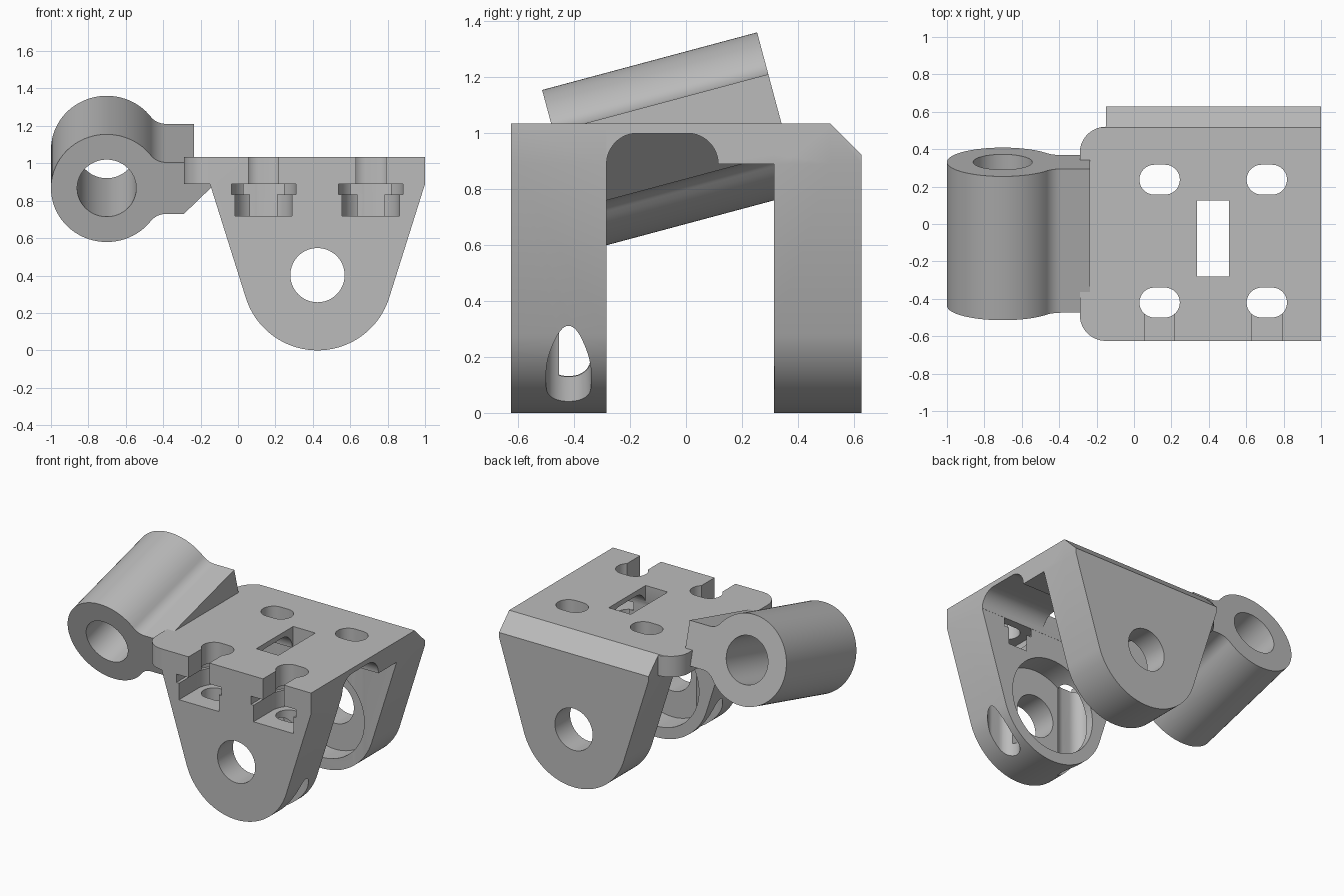
import bpy, bmesh
from math import cos, sin, pi, radians, sqrt, atan2
from mathutils import Matrix

if "Cube" in bpy.data.objects:
    bpy.data.objects.remove(bpy.data.objects["Cube"])

grey = bpy.data.materials.new("plain_grey")
grey.use_nodes = True
grey.diffuse_color = (0.5, 0.5, 0.5, 1)
grey.node_tree.nodes["Principled BSDF"].inputs["Base Color"].default_value = (0.5, 0.5, 0.5, 1)


def arc(cx, cy, r, start, end, n=24):
    """Points of an arc, angles in degrees."""
    angles = [radians(start + (end - start) * i / n) for i in range(n + 1)]
    return [(cx + r * cos(a), cy + r * sin(a)) for a in angles]


def circle(cx, cy, r, n=72):
    return arc(cx, cy, r, 0, 360, n)[:-1]


def box(a0, a1, b0, b1):
    return [(a0, b0), (a1, b0), (a1, b1), (a0, b1)]


def prism(name, pts, lo, hi, axis):
    """Extrude a closed 2D profile along an axis."""
    place = {"x": lambda p, t: (t, p[0], p[1]),
             "y": lambda p, t: (p[0], t, p[1]),
             "z": lambda p, t: (p[0], p[1], t)}[axis]
    bm = bmesh.new()
    face = bm.faces.new([bm.verts.new(place(p, lo)) for p in pts])
    new = bmesh.ops.extrude_face_region(bm, geom=[face])["geom"]
    shift = place((0, 0), hi - lo)
    bmesh.ops.translate(bm, vec=shift, verts=[v for v in new if isinstance(v, bmesh.types.BMVert)])
    bmesh.ops.recalc_face_normals(bm, faces=bm.faces)
    mesh = bpy.data.meshes.new(name)
    bm.to_mesh(mesh)
    bm.free()
    mesh.materials.append(grey)
    ob = bpy.data.objects.new(name, mesh)
    bpy.context.collection.objects.link(ob)
    return ob


def combine(target, tool, operation="DIFFERENCE"):
    """Apply a boolean and discard the tool."""
    mod = target.modifiers.new("cut", "BOOLEAN")
    mod.operation, mod.solver, mod.object = operation, "EXACT", tool
    bpy.context.view_layer.objects.active = target
    bpy.ops.object.modifier_apply(modifier=mod.name)
    bpy.data.objects.remove(tool)


def finish(ob):
    bpy.ops.object.select_all(action="DESELECT")
    ob.select_set(True)
    bpy.context.view_layer.objects.active = ob
    bpy.ops.object.shade_smooth_by_angle(angle=radians(25))


TOP, UNDER = 1.035, 0.89
FRONT, BACK = -0.625, 0.627
AXLE_X, AXLE_Z = 0.425, 0.402

# Top plate, rounded at its two corners beside the barrel
plate = [(1, FRONT), (1, 0.52)] + arc(-0.15, 0.38, 0.14, 90, 180) + arc(-0.15, FRONT + 0.14, 0.14, 180, 270)
bracket = prism("bracket", plate, UNDER, TOP, "z")

# Two tapered legs with round ends
leg = [(1, TOP), (-0.15, TOP), (-0.15, UNDER)] + arc(AXLE_X, AXLE_Z, 0.402, 197.3, 342.7, 64) + [(1, UNDER)]
for lo, hi in ((FRONT, -0.285), (0.315, BACK)):
    combine(bracket, prism("leg", leg, lo, hi, "y"), "UNION")

# Chamfer on the back edge
combine(bracket, prism("chamfer", [(0.515, TOP), (0.515, 1.3), (0.8, 1.3), (0.8, TOP - 0.285)], -0.5, 1.2, "x"))

# Axle holes with wide recesses on the inner sides of the legs
combine(bracket, prism("axle_hole", circle(AXLE_X, AXLE_Z, 0.145), -1, 1, "y"))
combine(bracket, prism("front_recess", circle(AXLE_X, AXLE_Z, 0.325), -0.455, -0.2, "y"))
combine(bracket, prism("back_recess", circle(AXLE_X, AXLE_Z, 0.325), 0.2, 0.46, "y"))

# Round-topped channel under the plate and the rectangular opening above it
channel = [(-0.284, 0.8), (0.115, 0.8)] + arc(0.005, 0.89, 0.11, 0, 90) + arc(-0.174, 0.89, 0.11, 90, 180)
combine(bracket, prism("channel", channel, -0.5, 1.2, "x"))
combine(bracket, prism("opening", box(0.337, 0.507, -0.28, 0.125), 0.8, 1.2, "z"))


def keyway(x, half):
    """Slot open to the front with a round inner end."""
    return [(x - half, -0.8), (x + half, -0.8)] + arc(x, -0.42, half, 0, 180, 32)


# Oblong bolt holes and stepped bolt-head slots
for x in (0.137, 0.71):
    for y in (-0.42, 0.237):
        oblong = arc(x + 0.028, y, 0.08, -90, 90) + arc(x - 0.028, y, 0.08, 90, 270)
        combine(bracket, prism("bolt_hole", oblong, -0.2, 1.2, "z"))
    combine(bracket, prism("neck_slot", keyway(x, 0.08), 0.85, 1.2, "z"))
    combine(bracket, prism("washer_slot", keyway(x, 0.173), 0.832, UNDER, "z"))
    combine(bracket, prism("head_slot", keyway(x, 0.153), 0.717, 0.86, "z"))
finish(bracket)

# Tilted barrel with a filleted arm that reaches into the plate
R, ARM, FILLET, BARREL_X = 0.298, 0.143, 0.1, -0.702
dx = sqrt((R + FILLET) ** 2 - (ARM + FILLET) ** 2)
a = atan2(ARM + FILLET, dx) * 180 / pi
fx, fz = BARREL_X + dx, ARM + FILLET
profile = (arc(BARREL_X, 0, R, a, 360 - a, 72)
           + arc(fx, -fz, FILLET, 180 - a, 90, 12)[1:]
           + [(-0.29, -ARM), (-0.29 + 2 * ARM, ARM)]
           + arc(fx, fz, FILLET, 270, 180 + a, 12)[:-1])
barrel = prism("hinge_barrel", profile, -0.398, 0.398, "y")
combine(barrel, prism("bore", circle(BARREL_X, 0, 0.158), -1, 1, "y"))
barrel.data.transform(Matrix.Translation((0, -0.053, 0.97)) @ Matrix.Rotation(radians(15), 4, "X"))
combine(barrel, prism("arm_trim", box(-0.235, 0.5, 1.005, 2), -1, 1, "y"))
finish(barrel)
